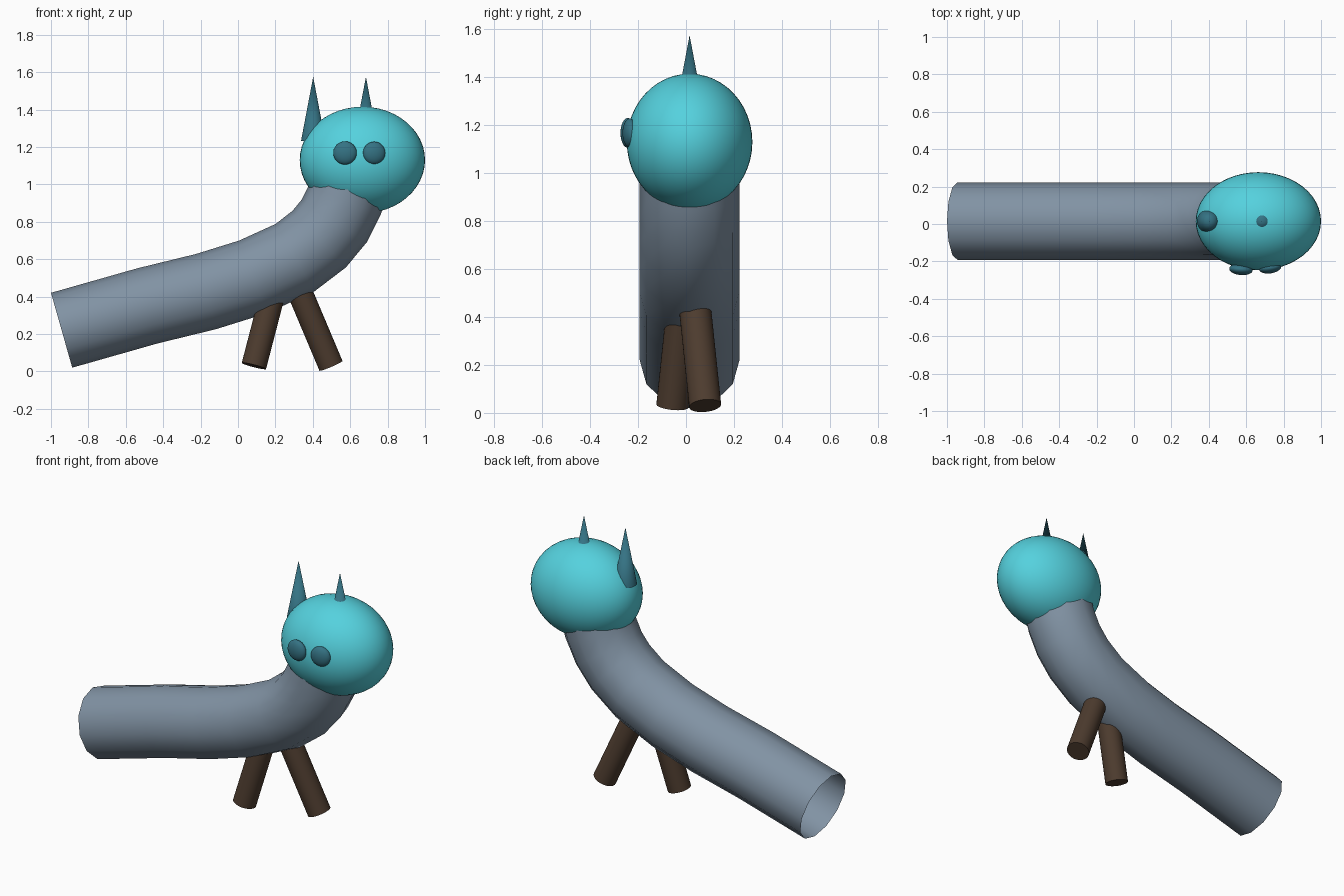
import bpy, bmesh, math
from mathutils import Vector

if "Cube" in bpy.data.objects:
    bpy.data.objects.remove(bpy.data.objects["Cube"])

Y0 = 0.015  # centre line of the figure


def material(name, rgb):
    m = bpy.data.materials.new(name)
    m.diffuse_color = (*rgb, 1)
    m.use_nodes = True
    m.node_tree.nodes["Principled BSDF"].inputs["Base Color"].default_value = m.diffuse_color
    return m


TEAL = material("teal", (0.09, 0.64, 0.73))
DARK_TEAL = material("dark_teal", (0.035, 0.17, 0.23))
SLATE = material("slate", (0.22, 0.29, 0.37))
BROWN = material("brown", (0.075, 0.045, 0.028))


def finish(ob, name, mat, angle=40):
    ob.name = name
    ob.data.materials.append(mat)
    bpy.ops.object.select_all(action='DESELECT')
    ob.select_set(True)
    bpy.context.view_layer.objects.active = ob
    bpy.ops.object.shade_smooth_by_angle(angle=math.radians(angle))
    return ob


def ellipsoid(name, loc, radii, mat, yaw=0):
    bpy.ops.mesh.primitive_uv_sphere_add(segments=48, ring_count=24, location=loc, rotation=(0, 0, yaw))
    ob = bpy.context.object
    ob.scale = radii
    return finish(ob, name, mat)


def rod(name, a, b, r1, r2, mat, sides=32):
    a, b = Vector(a), Vector(b)
    d = b - a
    bpy.ops.mesh.primitive_cone_add(vertices=sides, radius1=r1, radius2=r2, depth=d.length, location=(a + b) / 2)
    ob = bpy.context.object
    ob.rotation_euler = d.to_track_quat('Z', 'Y').to_euler()
    return finish(ob, name, mat)


# Body: open twelve-sided tube swept along a bent path
path = [(-0.943, 0.22), (-0.485, 0.35), (-0.17, 0.427), (0.08, 0.505),
        (0.305, 0.608), (0.435, 0.708), (0.515, 0.805), (0.57, 0.915), (0.605, 1.03)]
pts = [Vector((x, Y0, z)) for x, z in path]
bm = bmesh.new()
rings = []
for i, p in enumerate(pts):
    t = (pts[min(i + 1, len(pts) - 1)] - pts[max(i - 1, 0)]).normalized()
    side = Vector((0, 1, 0))
    up = t.cross(side)
    rings.append([bm.verts.new(p + 0.208 * (math.cos(a) * side + math.sin(a) * up))
                  for a in (k * math.tau / 12 for k in range(12))])
for lo, hi in zip(rings, rings[1:]):
    for k in range(12):
        n = (k + 1) % 12
        bm.faces.new((lo[k], lo[n], hi[n], hi[k]))
bmesh.ops.recalc_face_normals(bm, faces=bm.faces)
mesh = bpy.data.meshes.new("body")
bm.to_mesh(mesh)
bm.free()
body = bpy.data.objects.new("body", mesh)
bpy.context.collection.objects.link(body)
finish(body, "body", SLATE, 60)

# Head
ellipsoid("head", (0.665, Y0, 1.13), (0.335, 0.262, 0.285), TEAL)

# Eyes
ellipsoid("eye_left", (0.572, -0.243, 1.168), (0.063, 0.03, 0.062), DARK_TEAL, -0.08)
ellipsoid("eye_right", (0.728, -0.234, 1.168), (0.06, 0.03, 0.06), DARK_TEAL, 0.15)

# Pointed ears
for name, x in (("ear_left", 0.402), ("ear_right", 0.684)):
    rod(name, (x, Y0, 1.232), (x, Y0, 1.575), 0.065, 0, DARK_TEAL)

# Splayed legs
rod("leg_left", (0.085, -0.057, 0.029), (0.197, -0.012, 0.46), 0.067, 0.067, BROWN)
rod("leg_right", (0.497, 0.08, 0.03), (0.307, 0.033, 0.48), 0.067, 0.067, BROWN)
